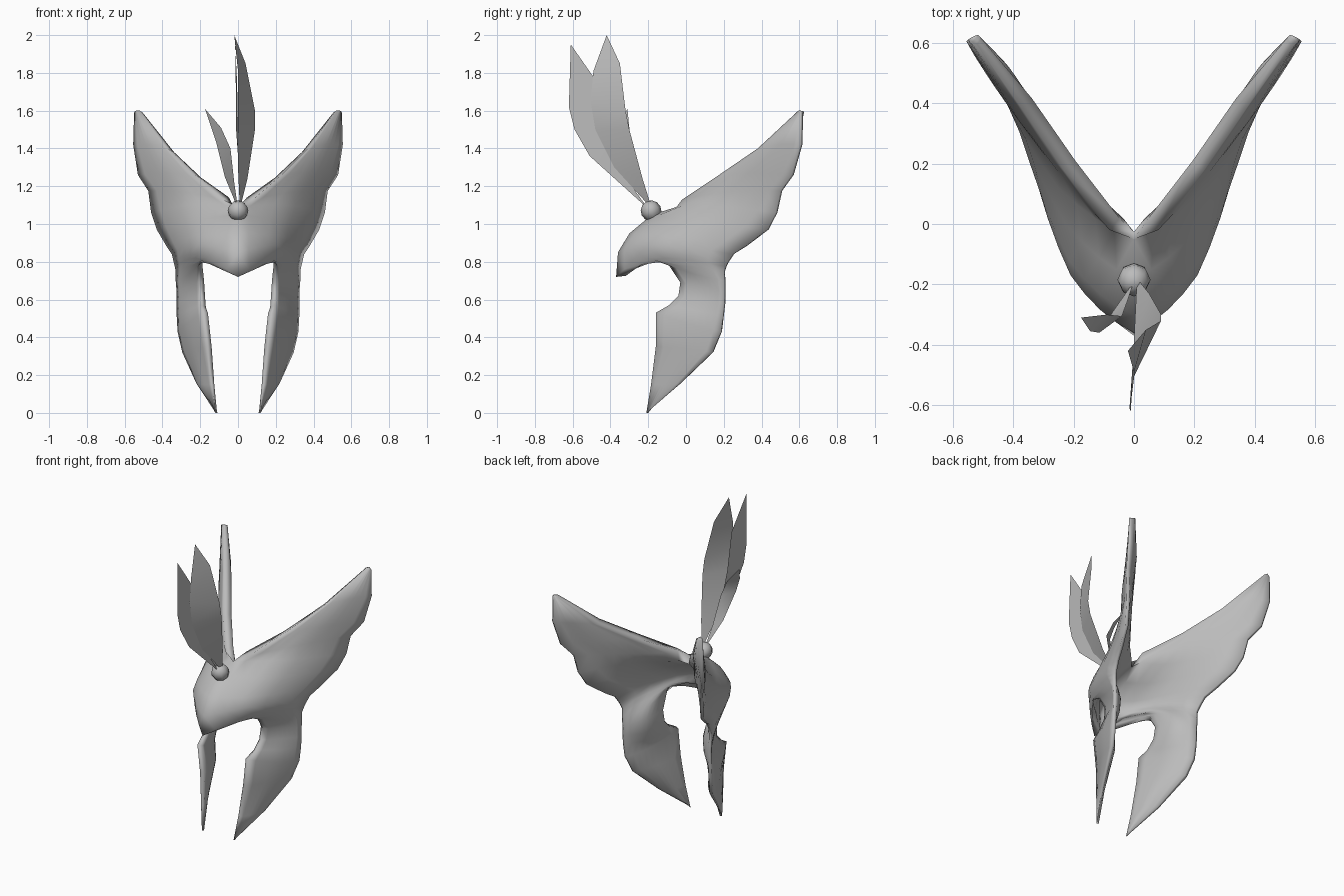
import bpy
from math import pi, sin
from mathutils import Vector

cube = bpy.data.objects.get("Cube")
if cube:
    bpy.data.objects.remove(cube)

grey = bpy.data.materials.new("plain grey")
grey.use_nodes = True
tone = (0.5, 0.5, 0.5, 1)
grey.diffuse_color = tone
grey.node_tree.nodes["Principled BSDF"].inputs["Base Color"].default_value = tone


def make_object(name, verts, faces):
    mesh = bpy.data.meshes.new(name)
    mesh.from_pydata(verts, [], faces)
    mesh.materials.append(grey)
    obj = bpy.data.objects.new(name, mesh)
    bpy.context.collection.objects.link(obj)
    return obj


def smooth(obj, angle):
    bpy.ops.object.select_all(action="DESELECT")
    obj.select_set(True)
    bpy.context.view_layer.objects.active = obj
    bpy.ops.object.shade_smooth_by_angle(angle=angle)


def grid_faces(rows, columns):
    faces = []
    for r in range(rows - 1):
        for c in range(columns - 1):
            a = r * columns + c
            faces.append((a, a + columns, a + columns + 1, a + 1))
    return faces


def arc(a, b, c, steps):
    """Rounded bend through three points, between a curve and a corner."""
    a, b, c = Vector(a), Vector(b), Vector(c)
    for i in range(steps + 1):
        t = i / steps
        curve = a * (1 - t) * (1 - 2 * t) + b * 4 * t * (1 - t) + c * t * (2 * t - 1)
        corner = a.lerp(b, 2 * t) if t < 0.5 else b.lerp(c, 2 * t - 1)
        yield curve.lerp(corner, 0.3)


# Half helmet: each rib runs from the front edge over the side to the rear edge
wing_ribs = [
    ((.52, .595, 1.6), (.54, .605, 1.6), (.55, .61, 1.59)),
    ((.37, .38, 1.4), (.465, .48, 1.42), (.555, .605, 1.42)),
    ((.23, .175, 1.26), (.38, .34, 1.27), (.53, .56, 1.26)),
    ((.08, -.02, 1.13), (.29, .22, 1.17), (.475, .5, 1.175)),
    ((0, -.05, 1.09), (.25, .12, 1.1), (.46, .475, 1.06)),
    ((0, -.18, 1.05), (.225, 0, 1.02), (.43, .43, .97)),
    ((0, -.3, .95), (.215, -.12, .94), (.38, .32, .885)),
    ((0, -.36, .85), (.21, -.17, .89), (.35, .25, .84)),
]
cheek_ribs = [
    ((0, -.37, .72), (.215, -.15, .84), (.34, .22, .795)),
    ((.1, -.265, .765), (.225, -.11, .82), (.335, .21, .775)),
    ((.19, -.16, .805), (.25, -.02, .78), (.33, .2, .75)),
    ((.205, -.09, .78), (.265, .06, .73), (.33, .2, .7)),
    ((.205, -.03, .69), (.265, .09, .67), (.325, .2, .64)),
    ((.2, -.04, .62), (.265, .08, .6), (.325, .2, .58)),
    ((.195, -.09, .57), (.27, .05, .54), (.325, .195, .52)),
    ((.185, -.16, .53), (.275, .02, .47), (.32, .185, .43)),
    ((.165, -.16, .35), (.245, 0, .34), (.295, .14, .32)),
    ((.14, -.185, .15), (.19, -.11, .15), (.22, -.03, .155)),
    ((.117, -.21, 0), (.12, -.205, 0), (.123, -.2, .01)),
]
ribs = wing_ribs + cheek_ribs
steps = 8
points = [p for rib in ribs for p in arc(*rib, steps)]
helmet = make_object("winged_helmet", points, grid_faces(len(ribs), steps + 1))

# Shell thickness: full in the middle, thin at the rear edge and the tips
group = helmet.vertex_groups.new(name="thickness")
tip_scale = {0: 0.5, len(ribs) - 2: 0.6, len(ribs) - 1: 0.2}
for r in range(len(ribs)):
    front = 0.8 if r <= len(wing_ribs) else 0.45
    for c in range(steps + 1):
        t = c / steps
        edge = front + (0.3 - front) * t
        weight = edge + (1 - edge) * sin(pi * t)
        group.add([r * (steps + 1) + c], weight * tip_scale.get(r, 1), "REPLACE")

mirror = helmet.modifiers.new("Mirror", "MIRROR")
mirror.use_clip = True
shell = helmet.modifiers.new("Shell", "SOLIDIFY")
shell.thickness = 0.065
shell.offset = -1
shell.vertex_group = group.name
smooth(helmet, 0.9)

# Crest socket
bpy.ops.mesh.primitive_uv_sphere_add(segments=8, ring_count=6, radius=0.055,
                                     location=(0, -.185, 1.07), rotation=(.45, 0, 0))
socket = bpy.context.object
socket.name = "crest_socket"
socket.data.materials.append(grey)
smooth(socket, 0.9)


# Crest feathers: thin leaves between two edges
def feather(name, base, left, right, tip):
    verts = [base]
    for a, b in zip(left, right):
        verts += [a, b]
    verts.append(tip)
    last = len(verts) - 1
    faces = [(0, 1, 2), (last - 2, last, last - 1)]
    faces += [(i, i + 2, i + 3, i + 1) for i in range(1, last - 2, 2)]
    smooth(make_object(name, verts, faces), 1.0)


feather("front_feather", (0, -.2, 1.08),
        [(0, -.51, 1.36), (-.01, -.59, 1.5), (-.01, -.62, 1.62)],
        [(0, -.36, 1.3), (0, -.43, 1.5), (-.005, -.47, 1.75)],
        (-.015, -.61, 1.95))
feather("left_feather", (.01, -.18, 1.08),
        [(0, -.38, 1.3), (0, -.48, 1.5), (0, -.505, 1.65), (0, -.49, 1.81)],
        [(.05, -.23, 1.24), (.09, -.3, 1.5), (.09, -.32, 1.6), (.04, -.35, 1.85)],
        (-.02, -.42, 2))
feather("right_feather", (0, -.19, 1.08),
        [(-.07, -.29, 1.25), (-.115, -.36, 1.43), (-.145, -.355, 1.52)],
        [(-.02, -.25, 1.22), (-.04, -.305, 1.4), (-.09, -.3, 1.51)],
        (-.175, -.31, 1.61))
